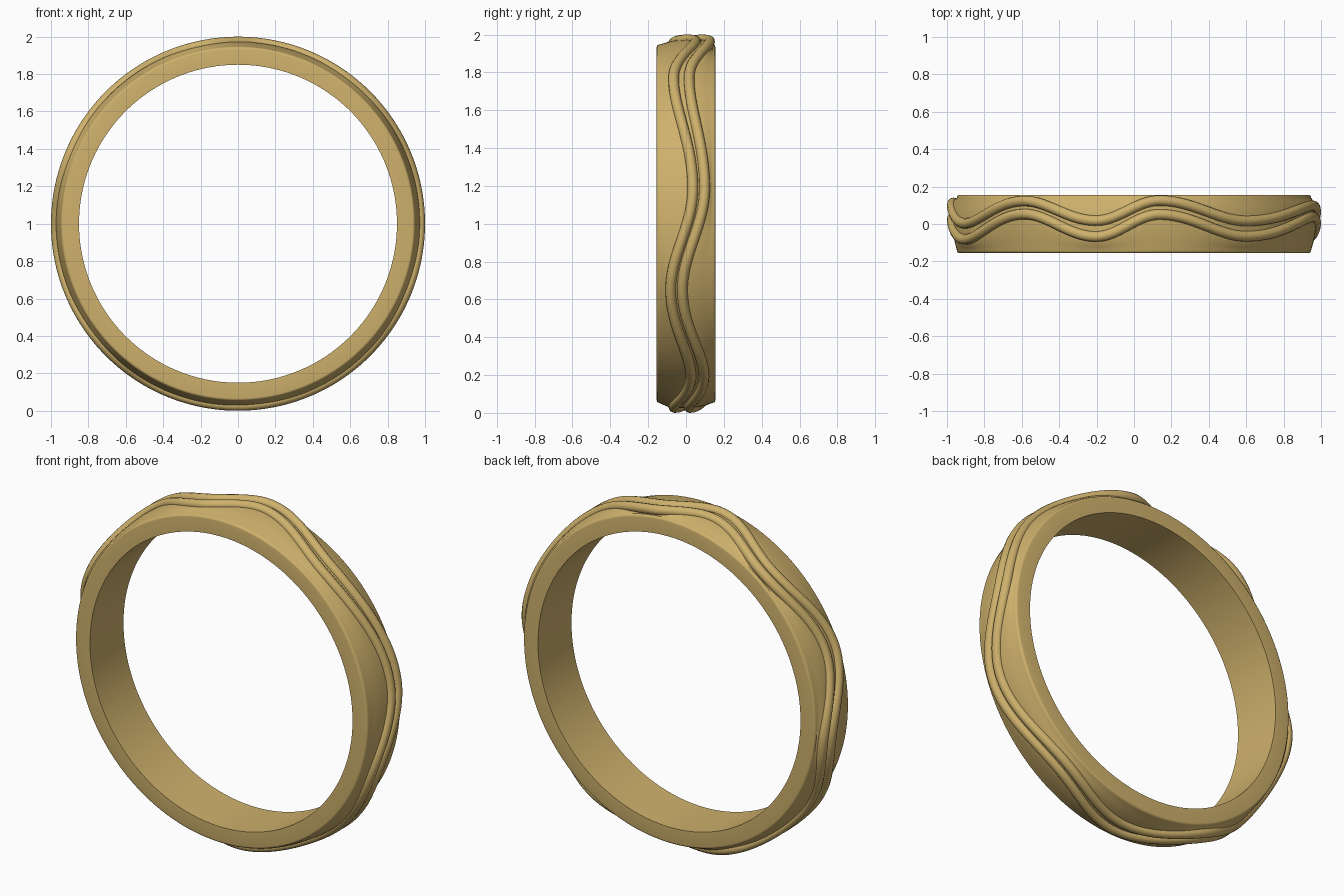
import bpy, bmesh, math

cube = bpy.data.objects.get("Cube")
if cube:
    bpy.data.objects.remove(cube, do_unlink=True)

gold = bpy.data.materials.new("warm gold")
gold.use_nodes = True
COLOR = (0.62, 0.44, 0.15, 1)
gold.diffuse_color = COLOR
gold.node_tree.nodes["Principled BSDF"].inputs["Base Color"].default_value = COLOR

STEPS = 288
HALF_WIDTH, INNER, EDGE, RIDGE = 0.155, 0.85, 0.947, 0.974
CORD_RADIUS, CORD_CENTRE = 0.028, 0.972

# Crests and troughs of the wave: angle, middle, spacing of the two cords
WAVE = [(-21, -0.05, 0.062), (11, 0.067, 0.062), (52, -0.025, 0.082),
        (82, 0.088, 0.074), (102, -0.025, 0.085), (127, 0.088, 0.07),
        (158, -0.04, 0.085), (187, 0.075, 0.076), (217, -0.03, 0.08),
        (246, 0.07, 0.076), (276, -0.025, 0.08), (304, 0.06, 0.07),
        (339, -0.05, 0.062)]


def wave(deg):
    """Middle and spacing of the cord pair at an angle."""
    deg = (deg + 21) % 360 - 21
    for (a, m0, s0), (b, m1, s1) in zip(WAVE, WAVE[1:]):
        if a <= deg <= b:
            t = (1 - math.cos(math.pi * (deg - a) / (b - a))) / 2
            return m0 + (m1 - m0) * t, s0 + (s1 - s0) * t


def point(deg, radius, y):
    a = math.radians(deg)
    return (radius * math.cos(a), y, 1 + radius * math.sin(a))


def section(deg):
    """Band cross-section as (radius, y), rising from the rims to the cords."""
    mid, gap = wave(deg)
    pts = [(INNER, HALF_WIDTH), (INNER, -HALF_WIDTH)]
    for side in (-1, 1):
        rim = []
        for k in range(5):
            a = math.pi / 2 * k / 4
            rim.append((EDGE - 0.014 * (1 - math.sin(a)),
                        side * (HALF_WIDTH - 0.014 * (1 - math.cos(a)))))
        foot = mid + side * gap / 2
        start = side * (HALF_WIDTH - 0.014)
        for k in range(1, 5):
            t = k / 4
            rim.append((EDGE + (RIDGE - EDGE) * math.sin(t * math.pi / 2),
                        start + (foot - start) * t))
        pts += rim if side < 0 else rim[::-1]
    return pts


# Band
bm = bmesh.new()
rings = [[bm.verts.new(point(d, r, y)) for r, y in section(d)]
         for d in (i * 360 / STEPS for i in range(STEPS))]
for i, ring in enumerate(rings):
    after = rings[(i + 1) % STEPS]
    for j in range(len(ring)):
        k = (j + 1) % len(ring)
        bm.faces.new((ring[j], ring[k], after[k], after[j]))
bmesh.ops.recalc_face_normals(bm, faces=bm.faces)
mesh = bpy.data.meshes.new("band")
bm.to_mesh(mesh)
bm.free()
band = bpy.data.objects.new("band", mesh)
bpy.context.collection.objects.link(band)
parts = [band]

# Two wavy cords
for name, side in (("front_cord", -1), ("back_cord", 1)):
    curve = bpy.data.curves.new(name, "CURVE")
    curve.dimensions = "3D"
    curve.bevel_depth = CORD_RADIUS
    curve.bevel_resolution = 4
    spline = curve.splines.new("POLY")
    spline.points.add(STEPS - 1)
    spline.use_cyclic_u = True
    for i, p in enumerate(spline.points):
        deg = i * 360 / STEPS
        mid, gap = wave(deg)
        p.co = (*point(deg, CORD_CENTRE, mid + side * gap / 2), 1)
    cord = bpy.data.objects.new(name, curve)
    bpy.context.collection.objects.link(cord)
    parts.append(cord)

# Turn the cords into meshes, then shade and colour everything
bpy.ops.object.select_all(action="DESELECT")
for ob in parts:
    ob.select_set(True)
bpy.context.view_layer.objects.active = parts[1]
bpy.ops.object.convert(target="MESH")
for ob in parts:
    ob.data.materials.clear()
    ob.data.materials.append(gold)
bpy.ops.object.shade_smooth_by_angle(angle=math.radians(40))
